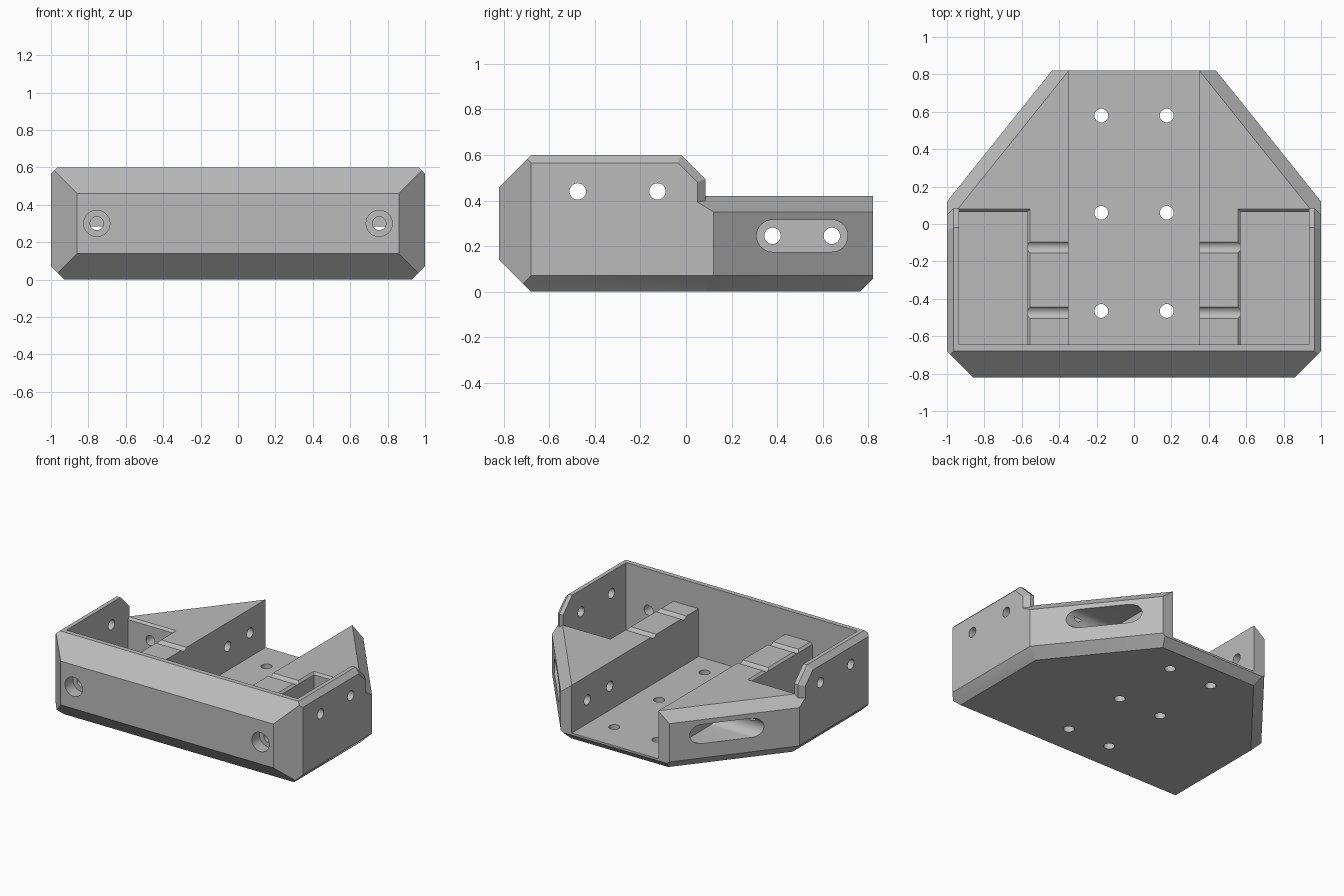
import bpy
import bmesh
from math import pi
from mathutils import Matrix, Vector

if "Cube" in bpy.data.objects:
    bpy.data.objects.remove(bpy.data.objects["Cube"], do_unlink=True)

grey = bpy.data.materials.new("plain grey")
grey.use_nodes = True
grey.diffuse_color = (0.5, 0.5, 0.5, 1)
grey.node_tree.nodes["Principled BSDF"].inputs["Base Color"].default_value = (0.5, 0.5, 0.5, 1)


def finish(name, bm):
    bmesh.ops.recalc_face_normals(bm, faces=bm.faces)
    mesh = bpy.data.meshes.new(name)
    bm.to_mesh(mesh)
    bm.free()
    mesh.materials.append(grey)
    obj = bpy.data.objects.new(name, mesh)
    bpy.context.collection.objects.link(obj)
    return obj


def block(name, low, high, planes=()):
    """Box between two corners, trimmed by (point, outward normal) planes."""
    bm = bmesh.new()
    low, high = Vector(low), Vector(high)
    size = Matrix.Diagonal((high - low).to_4d())
    bmesh.ops.create_cube(bm, size=1, matrix=Matrix.Translation((low + high) / 2) @ size)
    for point, normal in planes:
        geom = bm.verts[:] + bm.edges[:] + bm.faces[:]
        cut = bmesh.ops.bisect_plane(bm, geom=geom, plane_co=point, plane_no=normal,
                                     clear_outer=True)["geom_cut"]
        edges = [e for e in cut if isinstance(e, bmesh.types.BMEdge)]
        if edges:
            bmesh.ops.contextual_create(bm, geom=edges)
    return finish(name, bm)


def rod(name, start, end, radius):
    """Round bar between two points."""
    start, end = Vector(start), Vector(end)
    axis = end - start
    turn = axis.to_track_quat('Z', 'Y').to_matrix().to_4x4()
    bm = bmesh.new()
    bmesh.ops.create_cone(bm, cap_ends=True, segments=32, radius1=radius, radius2=radius,
                          depth=axis.length, matrix=Matrix.Translation((start + end) / 2) @ turn)
    return finish(name, bm)


def both_sides(planes):
    return planes + [((-p[0], *p[1:]), (-n[0], *n[1:])) for p, n in planes]


def combine(body, tool, operation):
    mod = body.modifiers.new(tool.name, 'BOOLEAN')
    mod.operation = operation
    mod.solver = 'EXACT'
    mod.object = tool
    bpy.context.view_layer.objects.active = body
    bpy.ops.object.modifier_apply(modifier=mod.name)
    bpy.data.objects.remove(tool, do_unlink=True)


# Bevels shared by the base and the tall walls
shell = both_sides([((1, -0.68, 0), (1, -1, 0)), ((1, 0, 0.07), (1, 0, -1))])
shell += [((0, -0.68, 0.6), (0, -1, 1)), ((0, -0.68, 0), (0, -1, -1))]

# Low base with tapered rear corners
dx, dy = 0.78, 0.625
taper = both_sides([((1, 0.12, 0), (dx, dy, 0)),
                    ((1, 0.12, 0.07), (dx, dy, -1)),
                    ((1, 0.12, 0.35), (dx, dy, 1))])
tray = block("mounting_tray", (-1, -0.82, 0), (1, 0.82, 0.42),
             shell + taper + [((0, 0.82, 0.055), (0, 1, -1))])

# Tall front and side walls with bevelled rims
rim = both_sides([((1, 0, 0.565), (1, 0, 1)), ((1, 0.05, 0), (1, 1, 0)),
                  ((1, 0, 0.53), (1, 0.707, 0.707))])
walls = block("tall_walls", (-1, -0.82, 0), (1, 0.085, 0.6),
              shell + rim + [((0, -0.02, 0.6), (0, 1, 1))])
combine(tray, walls, 'UNION')

# Open space above the ribs, and the central channel
cutters = [block("upper_space", (-0.935, -0.645, 0.42), (0.935, 1, 0.8)),
           block("channel", (-0.35, -0.645, 0.07), (0.35, 1, 0.7))]

for s in (-1, 1):
    # Side pocket and its small edge bevel
    x0, x1 = sorted((0.57 * s, 0.935 * s))
    cutters.append(block("pocket", (x0, -0.645, 0.07), (x1, 0.065, 0.7)))
    x0, x1 = sorted((0.54 * s, 0.935 * s))
    cutters.append(block("pocket_bevel", (x0, -0.645, 0.4), (x1, 0.09, 0.43),
                         [((0.57 * s, 0, 0.405), (-s, 0, -1)),
                          ((0, 0.065, 0.405), (0, 1, -1))]))
    # Counterbored front screw holes
    x = 0.755 * s
    cutters.append(rod("screw_hole", (x, -0.9, 0.3), (x, 0.322, 0.3), 0.036))
    cutters.append(rod("screw_recess", (x, -0.9, 0.3), (x, -0.73, 0.3), 0.07))
    # Rounded slot in the tapered side
    slot = block("slot", (min(0.46 * s, 1.1 * s), 0.38, 0.175),
                 (max(0.46 * s, 1.1 * s), 0.64, 0.315))
    for y in (0.38, 0.64):
        combine(slot, rod("slot_end", (0.46 * s, y, 0.245), (1.1 * s, y, 0.245), 0.07), 'UNION')
    cutters.append(slot)
    # Floor holes
    for y in (-0.465, 0.06, 0.58):
        cutters.append(rod("floor_hole", (0.175 * s, y, -0.1), (0.175 * s, y, 0.2), 0.037))

# Cross holes through walls and ribs
for y, z in ((-0.475, 0.44), (-0.125, 0.44), (0.38, 0.245), (0.64, 0.245)):
    cutters.append(rod("cross_hole", (-1.2, y, z), (1.2, y, z), 0.036))

for tool in cutters:
    combine(tray, tool, 'DIFFERENCE')

# Clean up and shade
bm = bmesh.new()
bm.from_mesh(tray.data)
bmesh.ops.remove_doubles(bm, verts=bm.verts, dist=0.0005)
bmesh.ops.dissolve_limit(bm, angle_limit=pi / 360, verts=bm.verts, edges=bm.edges)
bm.to_mesh(tray.data)
bm.free()
bpy.ops.object.select_all(action='DESELECT')
tray.select_set(True)
bpy.context.view_layer.objects.active = tray
bpy.ops.object.shade_smooth_by_angle(angle=pi / 6)
